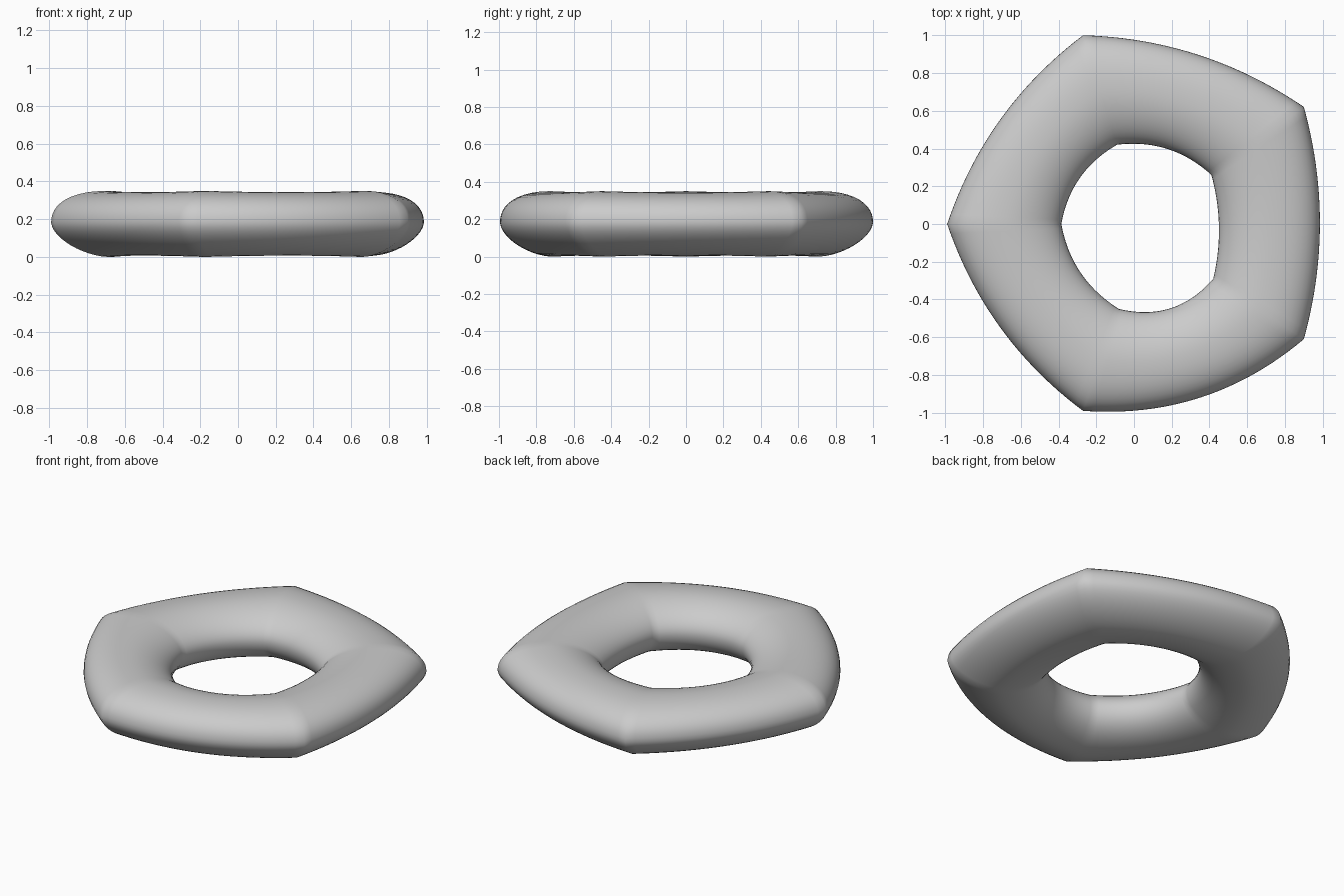
import bpy, bmesh, math
from mathutils import Vector

cube = bpy.data.objects.get("Cube")
if cube:
    bpy.data.objects.remove(cube, do_unlink=True)

STEPS = 24      # cross-sections per side of the five-sided ring
SECTION = 48    # points around each cross-section

# Corners in plan, and how far each side bows outwards
outer = [(-0.99, 0), (-0.27, -0.99), (0.9, -0.61), (0.9, 0.62), (-0.27, 1.0)]
inner = [(-0.385, 0), (-0.08, -0.45), (0.42, -0.29), (0.41, 0.26), (-0.09, 0.42)]
outer_bow = [0.095, 0.125, 0.085, 0.09, 0.095]
inner_bow = [0.06, 0.08, 0.035, 0.06, 0.06]


def bowed(corners, bow, side, t):
    """Point on a bowed side of the plan outline."""
    a, b = Vector(corners[side]), Vector(corners[(side + 1) % 5])
    d = (b - a).normalized()
    return a.lerp(b, t) + Vector((d.y, -d.x)) * bow[side] * 4 * t * (1 - t)


def section_point(angle, sag):
    """Rounded section: fuller on the outer top, leaner on the outer underside."""
    c, s = math.cos(angle), math.sin(angle)
    if c >= 0:
        power = 2.3 if s >= 0 else 1.65
    else:
        power = 1.9 if s >= 0 else 2.1
    r = (abs(c) ** power + abs(s) ** power) ** (-1 / power)
    height = (0.17 if s >= 0 else 0.18) - sag
    return c * r, 0.18 + s * r * height


# Sweep the section around the ring
bm = bmesh.new()
rings = []
for side in range(5):
    for i in range(STEPS):
        t = i / STEPS
        o = bowed(outer, outer_bow, side, t)
        n = bowed(inner, inner_bow, side, t)
        sag = 0.007 * 4 * t * (1 - t)
        ring = []
        for k in range(SECTION):
            u, z = section_point(2 * math.pi * k / SECTION, sag)
            p = n.lerp(o, (u + 1) / 2)
            ring.append(bm.verts.new((p.x, p.y, z)))
        rings.append(ring)

for i, ring in enumerate(rings):
    nxt = rings[(i + 1) % len(rings)]
    for k in range(SECTION):
        j = (k + 1) % SECTION
        bm.faces.new((ring[k], nxt[k], nxt[j], ring[j]))
bmesh.ops.recalc_face_normals(bm, faces=bm.faces)
for f in bm.faces:
    f.smooth = True

mesh = bpy.data.meshes.new("five_sided_ring")
bm.to_mesh(mesh)
bm.free()

# Plain grey finish
grey = bpy.data.materials.new("light_grey")
grey.use_nodes = True
colour = (0.6, 0.6, 0.6, 1)
grey.diffuse_color = colour
grey.node_tree.nodes["Principled BSDF"].inputs["Base Color"].default_value = colour
mesh.materials.append(grey)

ring_object = bpy.data.objects.new("five_sided_ring", mesh)
bpy.context.collection.objects.link(ring_object)
